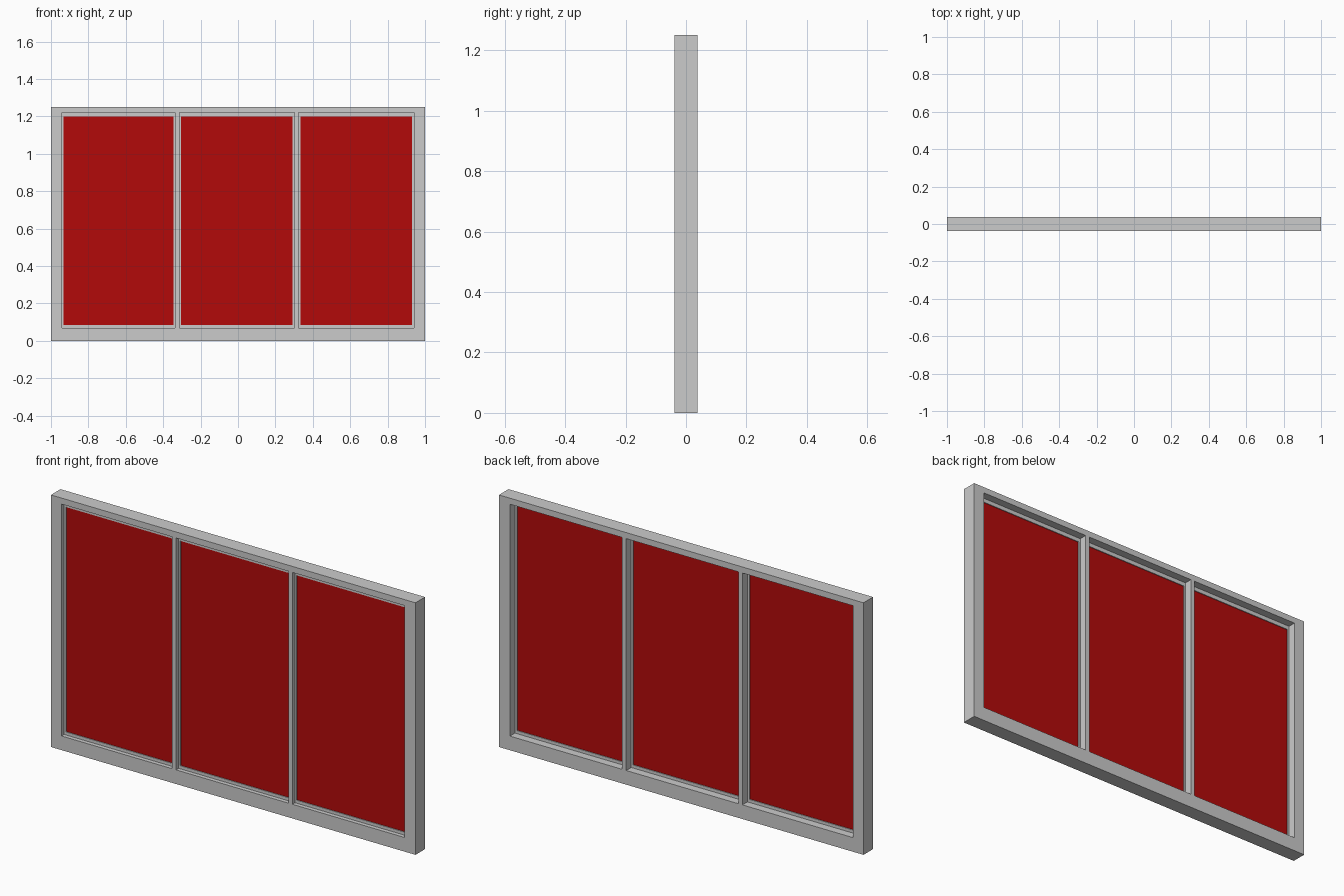
import bpy

if "Cube" in bpy.data.objects:
    bpy.data.objects.remove(bpy.data.objects["Cube"])

D = 0.0375                      # half depth of the frame
X0, X1, Z0, Z1 = -0.942, 0.94, 0.07, 1.22   # clear opening
BARS = [(-0.336, -0.314), (0.302, 0.324)]   # mullion extents in x


def ring(name, outer, inner, y0, y1):
    """Rectangular frame: outer/inner = (x0, x1, z0, z1)."""
    def corners(r, y):
        a, b, c, d = r
        return [(a, y, c), (b, y, c), (b, y, d), (a, y, d)]
    verts = corners(outer, y0) + corners(inner, y0) + corners(outer, y1) + corners(inner, y1)
    faces = []
    for i in range(4):
        j = (i + 1) % 4
        faces += [(i, j, 4 + j, 4 + i), (8 + j, 8 + i, 12 + i, 12 + j),
                  (j, i, 8 + i, 8 + j), (4 + i, 4 + j, 12 + j, 12 + i)]
    me = bpy.data.meshes.new(name)
    me.from_pydata(verts, [], faces)
    ob = bpy.data.objects.new(name, me)
    bpy.context.collection.objects.link(ob)
    return ob


def box(name, x0, x1, y0, y1, z0, z1):
    bpy.ops.mesh.primitive_cube_add(size=1, location=((x0 + x1) / 2, (y0 + y1) / 2, (z0 + z1) / 2))
    ob = bpy.context.object
    ob.name = name
    ob.scale = (x1 - x0, y1 - y0, z1 - z0)
    return ob


red = bpy.data.materials.new("red_pane")
red.diffuse_color = (0.45, 0.003, 0.003, 1)
red.use_nodes = True
red.node_tree.nodes["Principled BSDF"].inputs["Base Color"].default_value = red.diffuse_color

# outer frame and mullions
ring("outer_frame", (-1, 1, 0, 1.25), (X0, X1, Z0, Z1), -D, D)
for i, (a, b) in enumerate(BARS):
    box(f"mullion_{i + 1}", a, b, -D, D, Z0, Z1)

# each bay: slim glazing bead around a red pane
edges = [X0, *BARS[0], *BARS[1], X1]
for i in range(3):
    a, b = edges[2 * i], edges[2 * i + 1]
    inner = (a + 0.009, b - 0.01, Z0 + 0.015, Z1 - 0.02)
    ring(f"glazing_bead_{i + 1}", (a, b, Z0, Z1), inner, -0.017, -0.002)
    pane = box(f"pane_{i + 1}", inner[0], inner[1], -0.013, -0.006, inner[2], inner[3])
    pane.data.materials.append(red)
